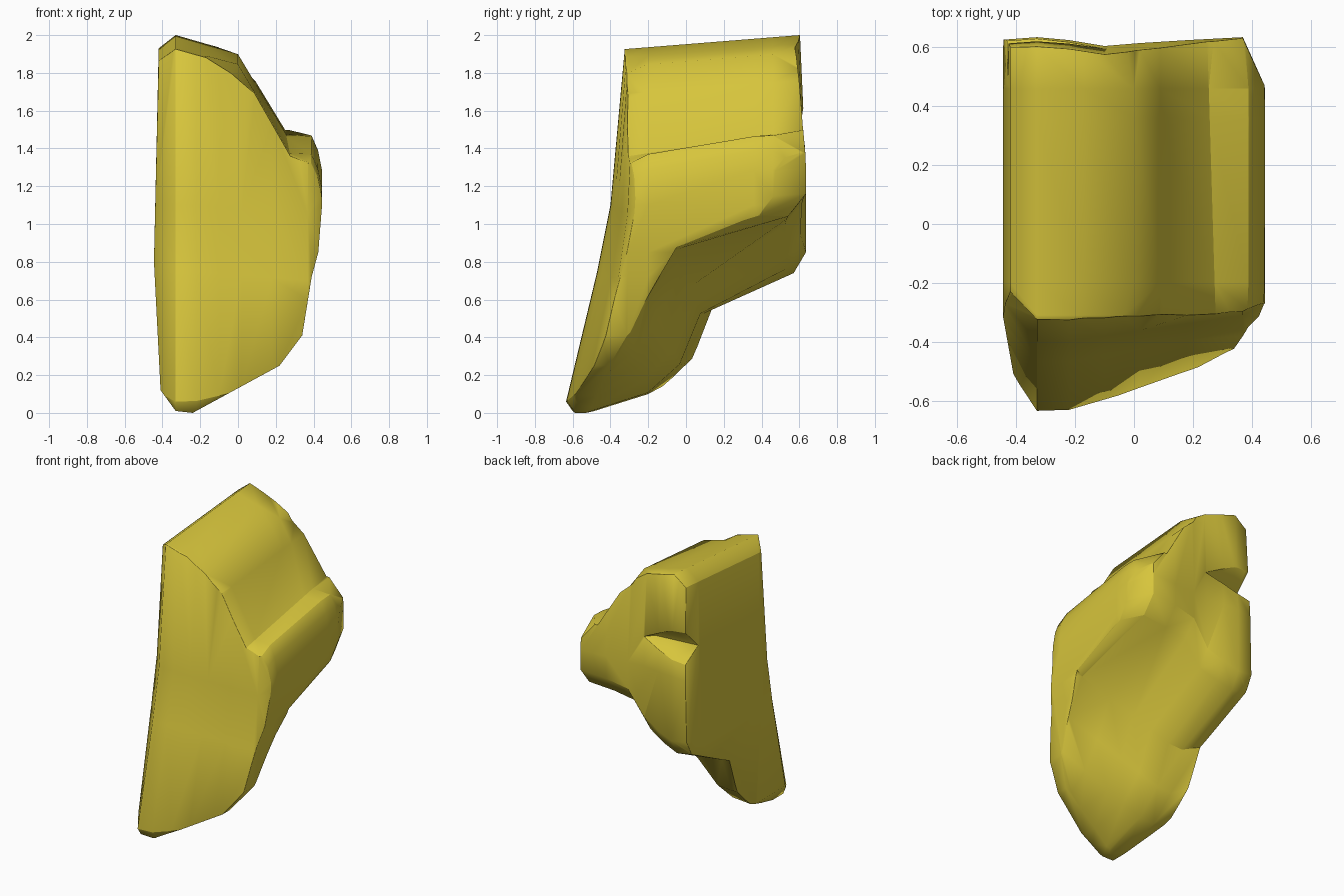
import bpy
import bmesh

cube = bpy.data.objects.get("Cube")
if cube:
    bpy.data.objects.remove(cube, do_unlink=True)

# One yellow for the whole chunk
yellow = bpy.data.materials.new("mustard_yellow")
yellow.use_nodes = True
color = (0.68, 0.56, 0.045, 1)
yellow.diffuse_color = color
bsdf = next(n for n in yellow.node_tree.nodes if n.type == 'BSDF_PRINCIPLED')
bsdf.inputs["Base Color"].default_value = color


def make_object(name, bm):
    bmesh.ops.recalc_face_normals(bm, faces=bm.faces)
    mesh = bpy.data.meshes.new(name)
    bm.to_mesh(mesh)
    bm.free()
    mesh.materials.append(yellow)
    obj = bpy.data.objects.new(name, mesh)
    bpy.context.collection.objects.link(obj)
    return obj


def loft(name, rings):
    """Skin a list of equal rings of points and cap both ends."""
    bm = bmesh.new()
    rows = [[bm.verts.new(p) for p in ring] for ring in rings]
    for a, b in zip(rows, rows[1:]):
        for i in range(len(a)):
            j = (i + 1) % len(a)
            bm.faces.new((a[i], a[j], b[j], b[i]))
    caps = [bm.faces.new(rows[0]), bm.faces.new(rows[-1])]
    bmesh.ops.triangulate(bm, faces=caps)
    return make_object(name, bm)


def combine(target, cutter, operation):
    mod = target.modifiers.new(operation.lower(), 'BOOLEAN')
    mod.operation = operation
    mod.solver = 'EXACT'
    mod.object = cutter
    bpy.context.view_layer.objects.active = target
    bpy.ops.object.modifier_apply(modifier=mod.name)
    bpy.data.objects.remove(cutter, do_unlink=True)


# Side outlines (y, z) of the two flanks, front top round to back top
low_side = [(-.29, 2.3), (-.40, 1.1), (-.47, .75), (-.635, .06), (-.58, -.02), (-.2, .1),
            (-.03, .25), (.08, .52), (.57, .74), (.635, .85), (.635, 1.3), (.59, 2.3)]
high_side = [(-.25, 2.3), (-.31, 1.05), (-.36, .7), (-.46, .2), (-.41, .27), (-.3, .44),
             (-.2, .62), (-.07, .86), (.54, 1.04), (.635, 1.16), (.635, 1.3), (.59, 2.3)]


def station(x, front_mix, back_mix, hollow=0, shrink_y=1, shrink_z=1):
    ring = []
    for i, (a, b) in enumerate(zip(low_side, high_side)):
        t = back_mix if i > 7 else front_mix
        y, z = a[0] + (b[0] - a[0]) * t, a[1] + (b[1] - a[1]) * t
        if i > 7:
            y -= hollow
        ring.append((x, .5 + (y - .5) * shrink_y, 1.1 + (z - 1.1) * shrink_z))
    return ring


chunk = loft("rock_chunk", [
    station(-.45, 0, 0, -.015, .84, .94),
    station(-.33, 0, 0),
    station(-.22, .02, .12, .01),
    station(-.1, .22, .3, .03),
    station(.02, .42, .85, .02),
    station(.18, .68, .95, .01),
    station(.37, 1, 1),
    station(.45, 1, 1, .18, .95, .9)])

# Front outline (x, z): body, then shoulder, then crest
body = [(-.445, .8), (-.41, .12), (-.33, .01), (-.24, 0), (.22, .25), (.34, .41),
        (.39, .72), (.425, .85), (.445, 1.1)]
shoulder = [(.445, 1.32), (.425, 1.42), (.39, 1.5)]
crest = [(.09, 1.76), (0, 1.91), (-.17, 1.955), (-.33, 2), (-.42, 1.93)]


def section(y, worn, drop):
    """Outline at depth y; worn ends flatten the crest corner and drop the shoulder."""
    ring = [(x, y, z) for x, z in body]
    ring += [(x - drop * .1, y, z + .15 * (y - .6) - drop) for x, z in shoulder]
    ring.append((.25 - .03 * (y - .6), y, 1.495 + .15 * (y - .6)))
    for i, (x, z) in enumerate(crest):
        if worn and i == 1:
            x, z = -.035, 1.87
        ring.append((x, y, z + .08 * (y - .6)))
    return ring


combine(chunk, loft("outline_cutter", [
    section(-.8, True, .08), section(-.31, True, .05), section(-.2, False, .01),
    section(.36, False, 0), section(.46, False, .01), section(.65, True, .15)]), 'INTERSECT')

# Notch broken out of the back corner
bm = bmesh.new()
for p in [(-.52, .72, 1.33), (-.52, .72, 1.74), (-.52, .46, 1.48),
          (.02, .72, 1.5), (-.14, .54, 1.5)]:
    bm.verts.new(p)
bmesh.ops.convex_hull(bm, input=bm.verts)
combine(chunk, make_object("notch_cutter", bm), 'DIFFERENCE')

# Softly worn edges
bevel = chunk.modifiers.new("worn_edges", 'BEVEL')
bevel.width = .025
bevel.segments = 1
bevel.limit_method = 'ANGLE'
bevel.angle_limit = .8
bpy.context.view_layer.objects.active = chunk
chunk.select_set(True)
bpy.ops.object.modifier_apply(modifier=bevel.name)
bpy.ops.object.shade_smooth_by_angle(angle=.85)
